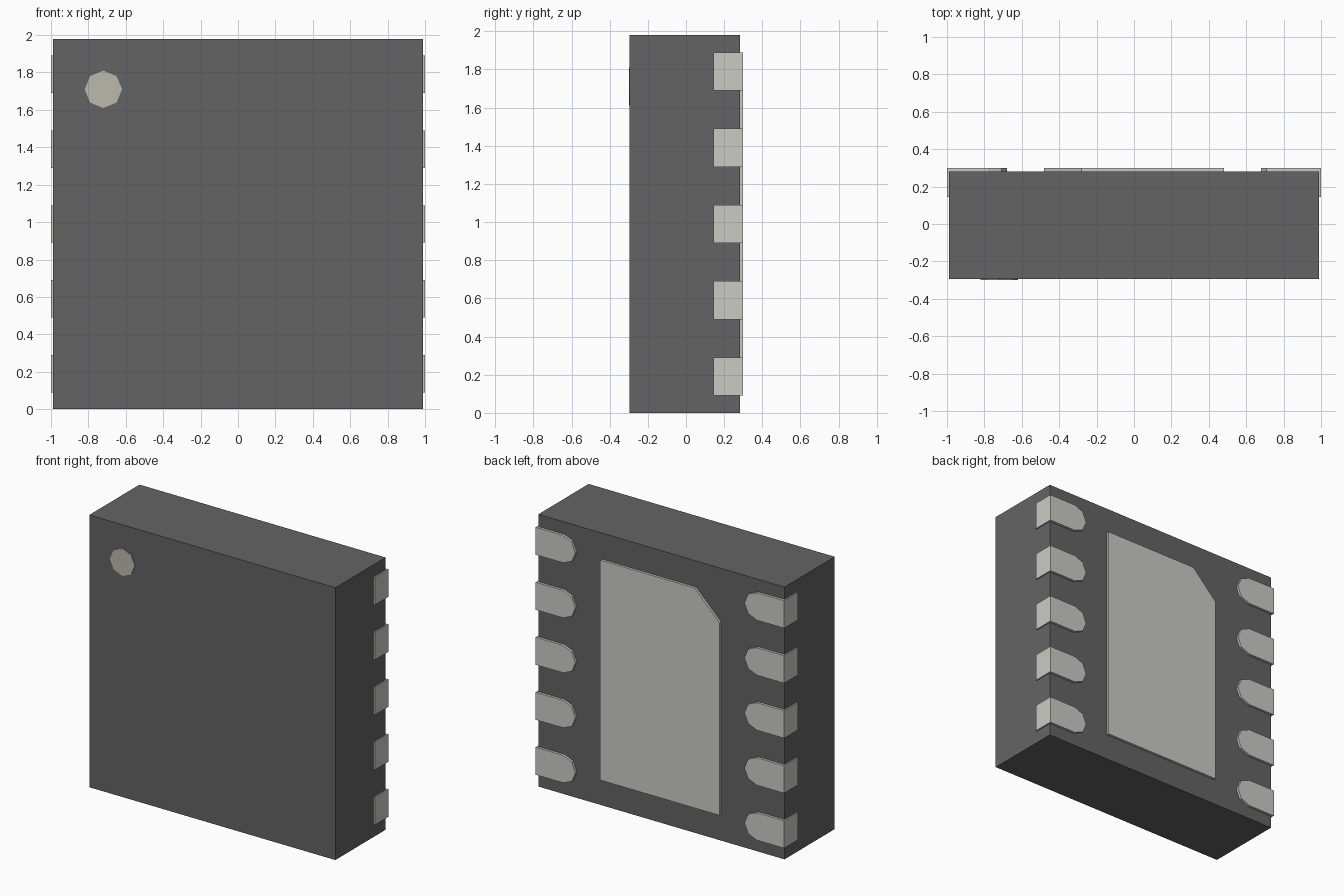
import bpy, bmesh, math

if "Cube" in bpy.data.objects:
    bpy.data.objects.remove(bpy.data.objects["Cube"])


def material(name, rgb):
    m = bpy.data.materials.new(name)
    m.diffuse_color = (*rgb, 1)
    m.use_nodes = True
    m.node_tree.nodes["Principled BSDF"].inputs["Base Color"].default_value = m.diffuse_color
    return m


DARK = material("dark_resin", (0.127, 0.127, 0.127))
METAL = material("tin_plating", (0.6, 0.6, 0.56))
CREAM = material("marker_paint", (0.5, 0.48, 0.42))


def prism(name, outline, y0, y1, mat):
    """Extrude an (x, z) outline along y into a closed solid."""
    bm = bmesh.new()
    face = bm.faces.new([bm.verts.new((x, y0, z)) for x, z in outline])
    new = bmesh.ops.extrude_face_region(bm, geom=[face])["geom"]
    moved = [v for v in new if isinstance(v, bmesh.types.BMVert)]
    bmesh.ops.translate(bm, verts=moved, vec=(0, y1 - y0, 0))
    bmesh.ops.recalc_face_normals(bm, faces=bm.faces)
    mesh = bpy.data.meshes.new(name)
    bm.to_mesh(mesh)
    bm.free()
    mesh.materials.append(mat)
    ob = bpy.data.objects.new(name, mesh)
    bpy.context.collection.objects.link(ob)
    return ob


def arc(cx, cz, r, start, steps):
    """Points every 45 degrees, starting at the given angle."""
    return [(cx + r * math.cos(math.radians(start + 45 * i)),
             cz + r * math.sin(math.radians(start + 45 * i))) for i in range(steps)]


# Package body
prism("body", [(-0.99, 0), (0.99, 0), (0.99, 1.98), (-0.99, 1.98)], -0.295, 0.282, DARK)

# Octagonal orientation dot on the front
prism("orientation_dot", arc(-0.72, 1.71, 0.1, 0, 8), -0.30, -0.29, CREAM)

# Large thermal pad on the back with one clipped corner
prism("thermal_pad", [(-0.48, 0.19), (0.48, 0.19), (0.48, 1.79),
                      (-0.28, 1.79), (-0.48, 1.59)], 0.27, 0.30, METAL)

# Five round-ended contacts down each side, wrapping the back edge
for side, label in ((1, "right"), (-1, "left")):
    for i in range(5):
        z = 0.19 + 0.4 * i
        outline = [(1, z - 0.1), (1, z + 0.1)] + arc(0.78, z, 0.1, 90, 5)
        prism(f"contact_{label}_{i + 1}", [(side * x, h) for x, h in outline],
              0.144, 0.30, METAL)
